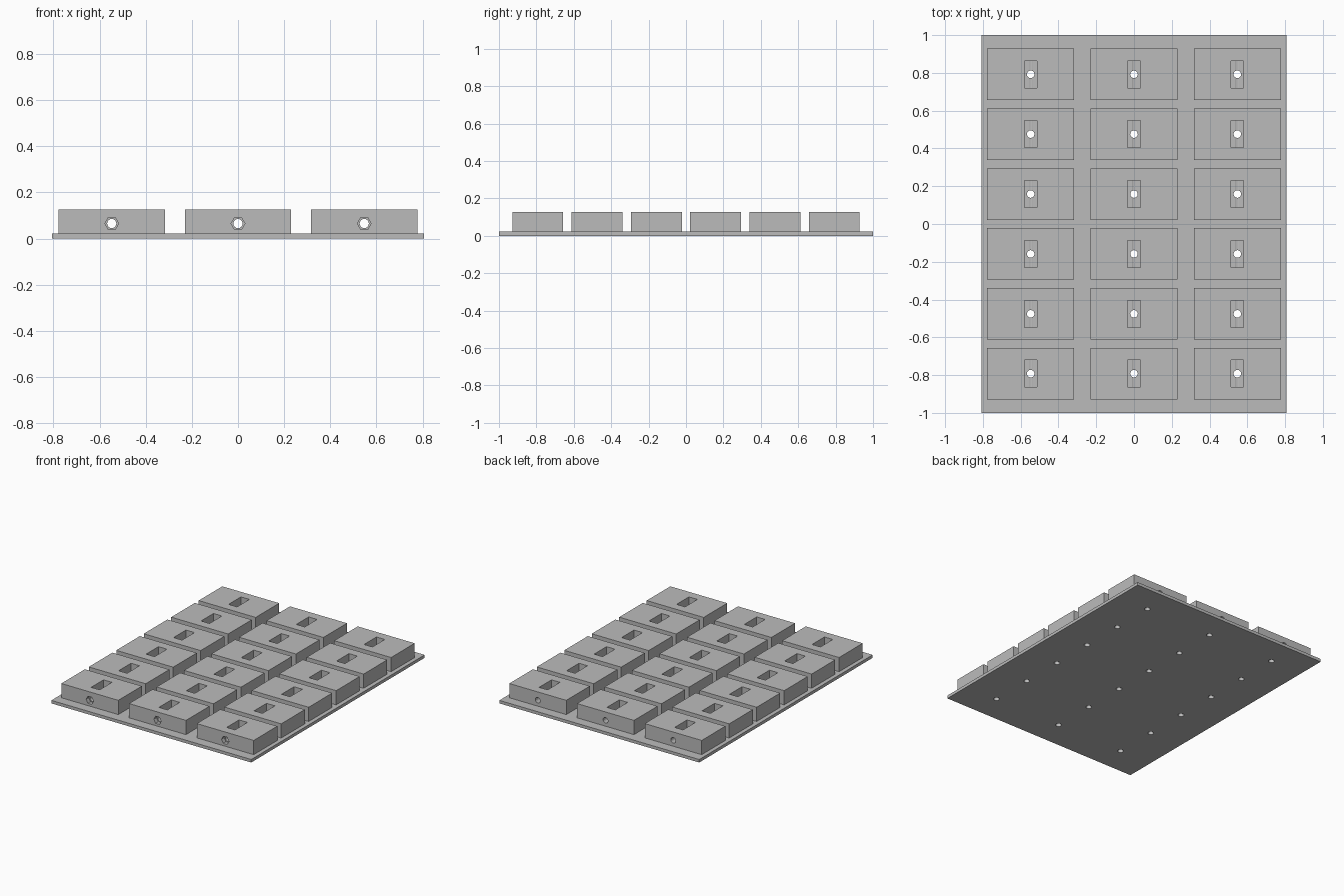
import bpy
import bmesh
from math import pi
from mathutils import Matrix, Vector

cube = bpy.data.objects.get("Cube")
if cube:
    bpy.data.objects.remove(cube, do_unlink=True)

PLATE = (1.614, 2.0, 0.022)
BLOCK = (0.46, 0.272, 0.104)
HOLE_R, HEX_R = 0.02, 0.03
SLOT = (0.068, 0.143, 0.1)
BORE_Z = 0.065
columns = [i * 0.547 for i in (-1, 0, 1)]
rows = [(j - 2.5) * 0.317 for j in range(6)]

grey = bpy.data.materials.new("plain grey")
grey.use_nodes = True
grey.diffuse_color = (0.5, 0.5, 0.5, 1)
grey.node_tree.nodes["Principled BSDF"].inputs["Base Color"].default_value = (0.5, 0.5, 0.5, 1)


def make_object(name, bm):
    bmesh.ops.recalc_face_normals(bm, faces=bm.faces)
    mesh = bpy.data.meshes.new(name)
    bm.to_mesh(mesh)
    bm.free()
    mesh.materials.append(grey)
    obj = bpy.data.objects.new(name, mesh)
    bpy.context.collection.objects.link(obj)
    return obj


def box(name, size, centre):
    bm = bmesh.new()
    bmesh.ops.create_cube(bm, size=1, matrix=Matrix.Translation(centre) @ Matrix.Diagonal((*size, 1)))
    return make_object(name, bm)


def rods(name, sides, radius, length, centres, along_y=False):
    bm = bmesh.new()
    turn = Matrix.Rotation(pi / 2, 4, "X") if along_y else Matrix.Identity(4)
    # the first corner lies on the x axis, so a hexagon points sideways
    for c in centres:
        bmesh.ops.create_cone(bm, cap_ends=True, segments=sides, radius1=radius, radius2=radius,
                              depth=length, matrix=Matrix.Translation(c) @ turn
                              @ Matrix.Rotation(pi / 2, 4, "Z"))
    return make_object(name, bm)


def carve(obj, cutters):
    for cutter in cutters:
        cutter.hide_render = True
        mod = obj.modifiers.new(cutter.name, "BOOLEAN")
        mod.operation = "DIFFERENCE"
        mod.solver = "EXACT"
        mod.object = cutter
    bpy.context.view_layer.update()
    graph = bpy.context.evaluated_depsgraph_get()
    carved = bpy.data.meshes.new_from_object(obj.evaluated_get(graph))
    obj.modifiers.clear()
    obj.data = carved
    for cutter in cutters:
        bpy.data.objects.remove(cutter, do_unlink=True)


# Base plate with a small round hole under every block
plate = box("base_plate", PLATE, Vector((0, 0, PLATE[2] / 2)))
carve(plate, [rods("plate_hole_cutter", 16, HOLE_R, 0.1,
                   [Vector((x, y, 0)) for x in columns for y in rows])])

# One block: top slot, vertical hole, through bore and hexagonal front recess
block = box("block", BLOCK, Vector((0, 0, PLATE[2] + BLOCK[2] / 2)))
if HEX_R > 0:
    # six-sided recess with corners left and right
    hexagon = rods("hex_cutter", 6, HEX_R, 0.06, [Vector((0, 0, 0))], True)
    xs = max(v.co.x for v in hexagon.data.vertices)
    if xs < HEX_R * 0.99:
        hexagon.data.transform(Matrix.Rotation(pi / 6, 4, "Y"))
    hexagon.data.transform(Matrix.Translation((0, -BLOCK[1] / 2, BORE_Z)))
carve(block, [
    box("slot_cutter", SLOT, Vector((0, 0, 0.048 + SLOT[2] / 2))),
    rods("drop_hole_cutter", 16, HOLE_R, 0.3, [Vector((0, 0, 0))]),
    rods("bore_cutter", 16, HOLE_R, 0.5, [Vector((0, 0, BORE_Z))], True),
    hexagon,
])

# Grid of blocks sharing one mesh
for c, x in enumerate(columns):
    for r, y in enumerate(rows):
        item = block if c == r == 0 else block.copy()
        item.name = f"block_column{c + 1}_row{r + 1}"
        item.location = (x, y, 0)
        if item is not block:
            bpy.context.collection.objects.link(item)
